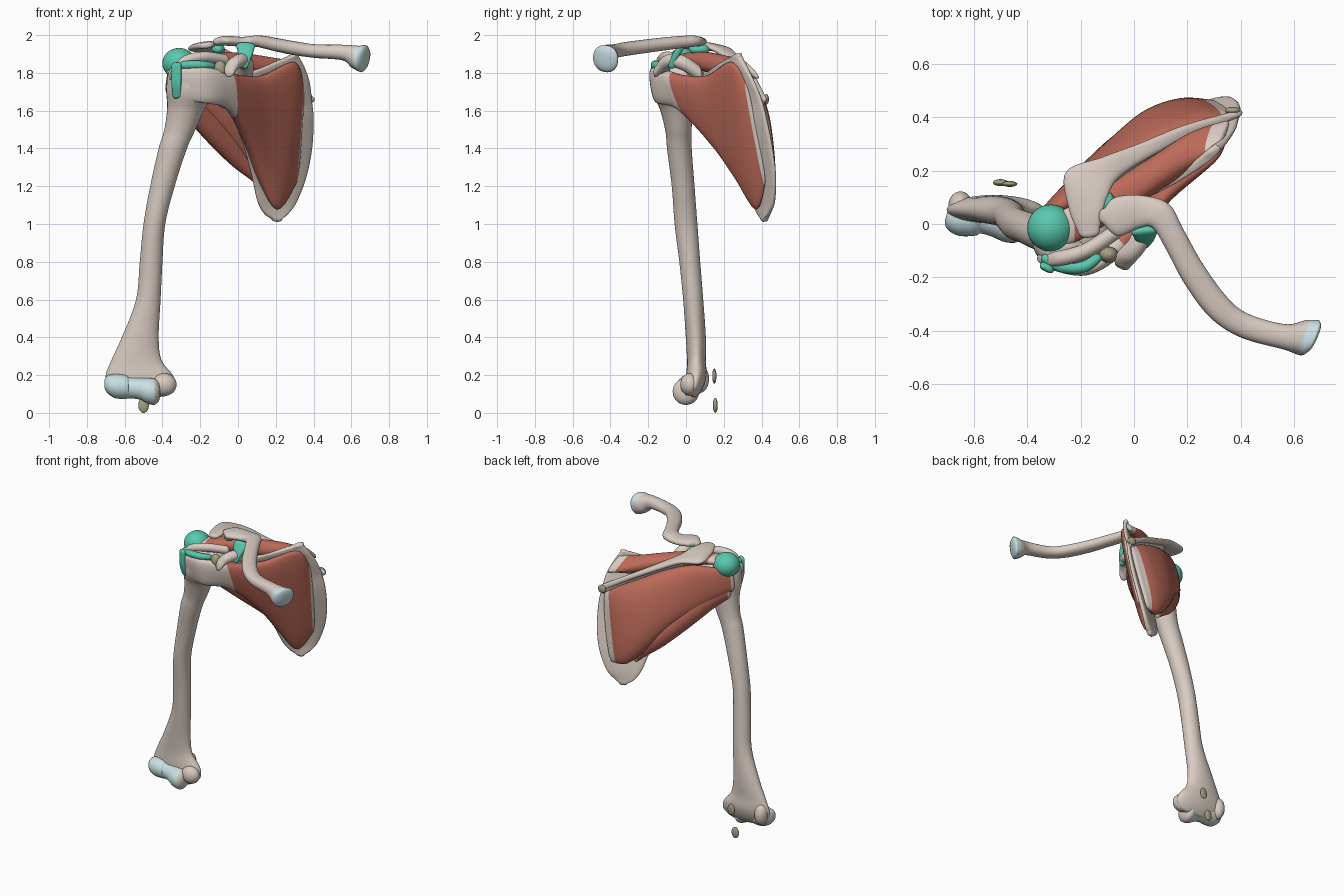
import bpy, bmesh, math
from mathutils import Vector, Matrix


def material(name, rgb):
    m = bpy.data.materials.new(name)
    m.diffuse_color = (*rgb, 1)
    return m


bone = material("bone", (0.69, 0.60, 0.54))
muscle = material("muscle red", (0.50, 0.145, 0.10))
bursa = material("bursa green", (0.10, 0.58, 0.42))
cartilage = material("cartilage blue", (0.58, 0.74, 0.77))
olive = material("olive", (0.37, 0.35, 0.22))


def finish(name, bm, mats, rule=None):
    bmesh.ops.recalc_face_normals(bm, faces=bm.faces)
    for f in bm.faces:
        f.smooth = True
        if rule:
            f.material_index = int(rule(f.calc_center_median()))
    me = bpy.data.meshes.new(name)
    bm.to_mesh(me)
    bm.free()
    for m in mats:
        me.materials.append(m)
    ob = bpy.data.objects.new(name, me)
    bpy.context.collection.objects.link(ob)
    return ob


def resample(rows, k):
    """Catmull-Rom through rows of numbers."""
    out = []
    n = len(rows)
    for i in range(n - 1):
        p = [rows[max(i - 1, 0)], rows[i], rows[i + 1], rows[min(i + 2, n - 1)]]
        for j in range(k):
            t = j / k
            out.append([0.5 * (2 * b + (c - a) * t + (2 * a - 5 * b + 4 * c - d) * t * t
                               + (3 * b - a - 3 * c + d) * t ** 3) for a, b, c, d in zip(*p)])
    return out + [list(rows[-1])]


def ribbon(name, rows, hint, mats, rule=None, span=None, off=0.0, power=1.0, k=10, n=32):
    """Loft of oval sections; each row is edge A, edge B and half thickness.
    span: the range of rows that gets the second material."""
    rs = resample(rows, k)
    A = [Vector(r[0:3]) for r in rs]
    B = [Vector(r[3:6]) for r in rs]
    C = [(a + b) / 2 for a, b in zip(A, B)]
    N = Vector(hint).normalized()
    secs = []
    for i, r in enumerate(rs):
        T = (C[min(i + 1, len(C) - 1)] - C[max(i - 1, 0)]).normalized()
        U = (B[i] - A[i]) / 2
        M = T.cross(U).normalized()
        N = M if M.dot(N) >= 0 else -M
        t = max(r[6], 0.004)
        secs.append((C[i] + N * off, U, N * t, T * min(t, .018)))
    c, u, v, t = secs[0]     # domed ends
    first = [(c - t * o, u * s, v * s, t) for s, o in ((0.4, 1), (0.8, 0.65))]
    c, u, v, t = secs[-1]
    last = [(c + t * o, u * s, v * s, t) for s, o in ((0.8, 0.65), (0.4, 1))]
    bm = bmesh.new()
    rings = []
    for c, u, v, t in first + secs + last:
        ring = []
        for j in range(n):
            ca, sa = math.cos(2 * math.pi * j / n), math.sin(2 * math.pi * j / n)
            ring.append(bm.verts.new(c + u * math.copysign(abs(ca) ** power, ca)
                                     + v * math.copysign(abs(sa) ** power, sa)))
        rings.append(ring)
    for i, (p, q) in enumerate(zip(rings, rings[1:])):
        for j in range(n):
            f = bm.faces.new((p[j], p[(j + 1) % n], q[(j + 1) % n], q[j]))
            if span and span[0] <= (i - 2) / k < span[1]:
                f.material_index = 1
    bm.faces.new(rings[0])
    bm.faces.new(rings[-1])
    return finish(name, bm, mats, rule)


def ellipsoid(name, c, r, mat):
    bm = bmesh.new()
    bmesh.ops.create_uvsphere(bm, u_segments=32, v_segments=20, radius=1,
                              matrix=Matrix.Translation(c) @ Matrix.Diagonal((*r, 1)))
    return finish(name, bm, [mat])


def tube(name, pts, mats, rule=None):
    """Round tube through x, y, z, radius points running mostly sideways."""
    rows = [(x, y, z - r, x, y, z + r, r) for x, y, z, r in pts]
    return ribbon(name, rows, (0, -1, 0), mats, rule)


# Upper arm bone: x left, x right, y, z, half depth
humerus = [(-.29, -.20, -.06, 1.855, .05), (-.36, -.13, -.07, 1.82, .10), (-.38, -.10, -.065, 1.72, .115),
           (-.375, -.17, -.05, 1.62, .09), (-.39, -.225, -.04, 1.5, .07), (-.42, -.27, -.035, 1.4, .065),
           (-.465, -.335, -.015, 1.2, .06), (-.50, -.385, 0, 1.0, .06), (-.52, -.40, .02, .8, .055),
           (-.54, -.41, .038, .6, .053), (-.615, -.42, .052, .4, .053), (-.67, -.405, .055, .28, .05),
           (-.70, -.345, .055, .2, .053), (-.69, -.33, .045, .14, .045), (-.63, -.36, .035, .10, .03)]
ribbon("humerus", [(a, y, z, b, y, z, t) for a, b, y, z, t in humerus], (0, -1, 0), [bone])
ellipsoid("humeral_head", (-.2, -.03, 1.75), (.12, .12, .115), bone)
ellipsoid("inner_epicondyle", (-.39, .02, .15), (.065, .05, .06), bone)
ellipsoid("outer_epicondyle", (-.65, .07, .18), (.045, .052, .075), bone)

# Elbow joint surface: cartilage in front and below, bone behind and on the inner flank
spool = [(-.685, .03, .15, .05), (-.65, .02, .142, .064), (-.60, .02, .138, .064), (-.57, .02, .133, .056),
         (-.52, .01, .128, .058), (-.475, 0, .116, .068), (-.445, 0, .112, .07), (-.43, 0, .112, .062)]
tube("elbow_joint", spool, [bone, cartilage],
     lambda c: c.x < -.443 and (c.y < .04 or c.x > -.57))

# Shoulder blade: lateral edge to medial edge, from top to bottom
blade = [(.28, .25, .315, .29, 1.89), (.13, .15, .35, .32, 1.83), (-.05, .06, .378, .36, 1.75),
         (-.07, .06, .39, .40, 1.65), (-.02, .10, .398, .425, 1.55), (.035, .20, .39, .455, 1.4),
         (.075, .29, .36, .472, 1.25), (.105, .35, .31, .465, 1.12), (.14, .385, .265, .44, 1.055),
         (.175, .405, .235, .425, 1.03)]
ribbon("shoulder_blade", [(a, b, z, c, d, z, .018) for a, b, c, d, z in blade], (.62, -.78, 0),
       [bone], power=.55)
ellipsoid("glenoid_neck", (-.07, .05, 1.72), (.06, .06, .11), bone)
ribbon("blade_spine", [(.37, .39, 1.61, .375, .41, 1.67, .015), (.2, .28, 1.67, .19, .345, 1.77, .018),
                       (.06, .16, 1.72, .01, .25, 1.86, .018), (-.04, .09, 1.78, -.1, .2, 1.92, .02)],
       (0, 1, 0), [bone])
ribbon("acromion", [(.39, .40, 1.66, .385, .425, 1.66, .018), (.2, .32, 1.76, .19, .37, 1.77, .018),
                    (.05, .245, 1.85, .015, .30, 1.85, .018), (-.06, .17, 1.91, -.12, .25, 1.91, .02),
                    (-.10, .10, 1.945, -.255, .195, 1.925, .021), (-.12, .03, 1.955, -.245, .06, 1.935, .02),
                    (-.13, -.03, 1.95, -.205, -.04, 1.94, .016)], (0, 0, 1), [bone], power=.8)
tube("coracoid", [(.03, .07, 1.79, .05), (.04, -.01, 1.85, .042), (.01, -.08, 1.865, .036),
                  (-.03, -.125, 1.84, .037), (-.045, -.155, 1.81, .03)], [bone])

# Collar bone with cartilage at the inner end: x, y of both edges, z, half height
clavicle = [(-.115, 0, -.11, .06, 1.965, .02), (-.06, -.045, -.07, .10, 1.97, .026), (.02, -.015, .03, .107, 1.965, .026),
            (.07, -.015, .13, .075, 1.968, .03), (.12, -.095, .185, -.02, 1.96, .033),
            (.19, -.225, .255, -.145, 1.945, .035), (.285, -.35, .345, -.27, 1.928, .036),
            (.40, -.425, .425, -.335, 1.915, .036), (.56, -.47, .565, -.375, 1.907, .042),
            (.62, -.49, .645, -.36, 1.893, .065), (.636, -.49, .69, -.36, 1.885, .073)]
ribbon("collar_bone", [(a, b, z, c, d, z - (.02 if a > .6 else 0), t) for a, b, c, d, z, t in clavicle],
       (0, 0, 1), [bone, cartilage], lambda c: c.x - .4 * c.y > .803, power=.9)

# Muscles; their tendon ends are bone coloured
both = [bone, muscle]
ribbon("subscapularis", [(.335, .33, 1.74, .30, .43, 1.22, .012), (.29, .255, 1.86, .20, .385, 1.08, .035),
                         (.12, .12, 1.79, .11, .30, 1.22, .05), (.01, .0, 1.79, .04, .17, 1.41, .05),
                         (-.07, -.08, 1.81, -.06, -.01, 1.60, .045), (-.19, -.16, 1.83, -.17, -.13, 1.64, .028),
                         (-.33, -.14, 1.82, -.33, -.11, 1.66, .018)], (.62, -.78, 0), both,
       span=(.1, 3.8), off=.015, power=.8)
ribbon("infraspinatus", [(.36, .405, 1.63, .27, .46, 1.18, .02), (.27, .37, 1.69, .17, .43, 1.18, .065),
                         (.13, .30, 1.76, .06, .37, 1.28, .09), (0, .22, 1.82, -.06, .28, 1.43, .08),
                         (-.14, .15, 1.86, -.20, .16, 1.56, .055), (-.27, .07, 1.85, -.30, .07, 1.64, .035),
                         (-.35, 0, 1.83, -.37, 0, 1.68, .022)], (-.62, .78, 0), both,
       span=(.4, 5.9), power=.8)
ribbon("teres_minor", [(.15, .395, 1.27, .12, .385, 1.19, .02), (.09, .37, 1.37, .06, .355, 1.24, .04),
                       (-.01, .31, 1.48, -.03, .30, 1.31, .055), (-.13, .21, 1.6, -.15, .19, 1.43, .055),
                       (-.25, .1, 1.69, -.26, .08, 1.55, .042), (-.34, .02, 1.73, -.35, .01, 1.63, .022)],
       (-.62, .78, 0), both, span=(.2, 4.9))
ribbon("supraspinatus", [(.35, .385, 1.77, .31, .29, 1.87, .015), (.21, .335, 1.79, .18, .19, 1.86, .05),
                         (.05, .24, 1.83, .04, .09, 1.86, .055), (-.1, .15, 1.87, -.1, .0, 1.865, .045),
                         (-.25, .06, 1.875, -.25, -.08, 1.865, .027), (-.36, .03, 1.83, -.36, -.08, 1.80, .018)],
       (0, 0, 1), both, span=(.35, 3.8), power=.9)
tube("long_tendon", [(-.35, -.12, 1.79, .025), (-.29, -.13, 1.86, .028), (-.18, -.10, 1.885, .028),
                     (-.07, -.03, 1.87, .028)], [bone])

# Green bursae, sheath and ligament
ellipsoid("subacromial_bursa", (-.312, -.015, 1.85), (.088, .088, .082), bursa)
ellipsoid("joint_bursa", (-.105, .07, 1.925), (.035, .055, .03), bursa)
ribbon("tendon_sheath", [(-.35, -.15, 1.84, -.30, -.175, 1.84, .016), (-.35, -.15, 1.75, -.30, -.172, 1.75, .016),
                         (-.345, -.13, 1.68, -.30, -.15, 1.68, .016)], (0, -1, 0), [bursa], power=.6)
tube("front_bursa", [(-.33, -.13, 1.838, .018), (-.27, -.16, 1.842, .022), (-.19, -.16, 1.842, .022),
                     (-.14, -.13, 1.838, .018)], [bursa])
ribbon("collar_ligament", [(-.01, -.03, 1.945, .09, -.02, 1.94, .018), (.005, -.055, 1.89, .075, -.055, 1.89, .018),
                           (.02, -.075, 1.84, .055, -.075, 1.84, .018)], (0, -1, 0), [bursa], power=.7)

# Small olive bursae
for name, c, r in (("coracoid_bursa", (-.095, -.115, 1.82), (.035, .03, .045)),
                   ("blade_bursa", (.37, .425, 1.66), (.03, .014, .028)),
                   ("elbow_bursa_upper", (-.465, .15, .195), (.028, .011, .04)),
                   ("elbow_bursa_lower", (-.50, .155, .04), (.028, .013, .04))):
    ellipsoid(name, c, r, olive)
